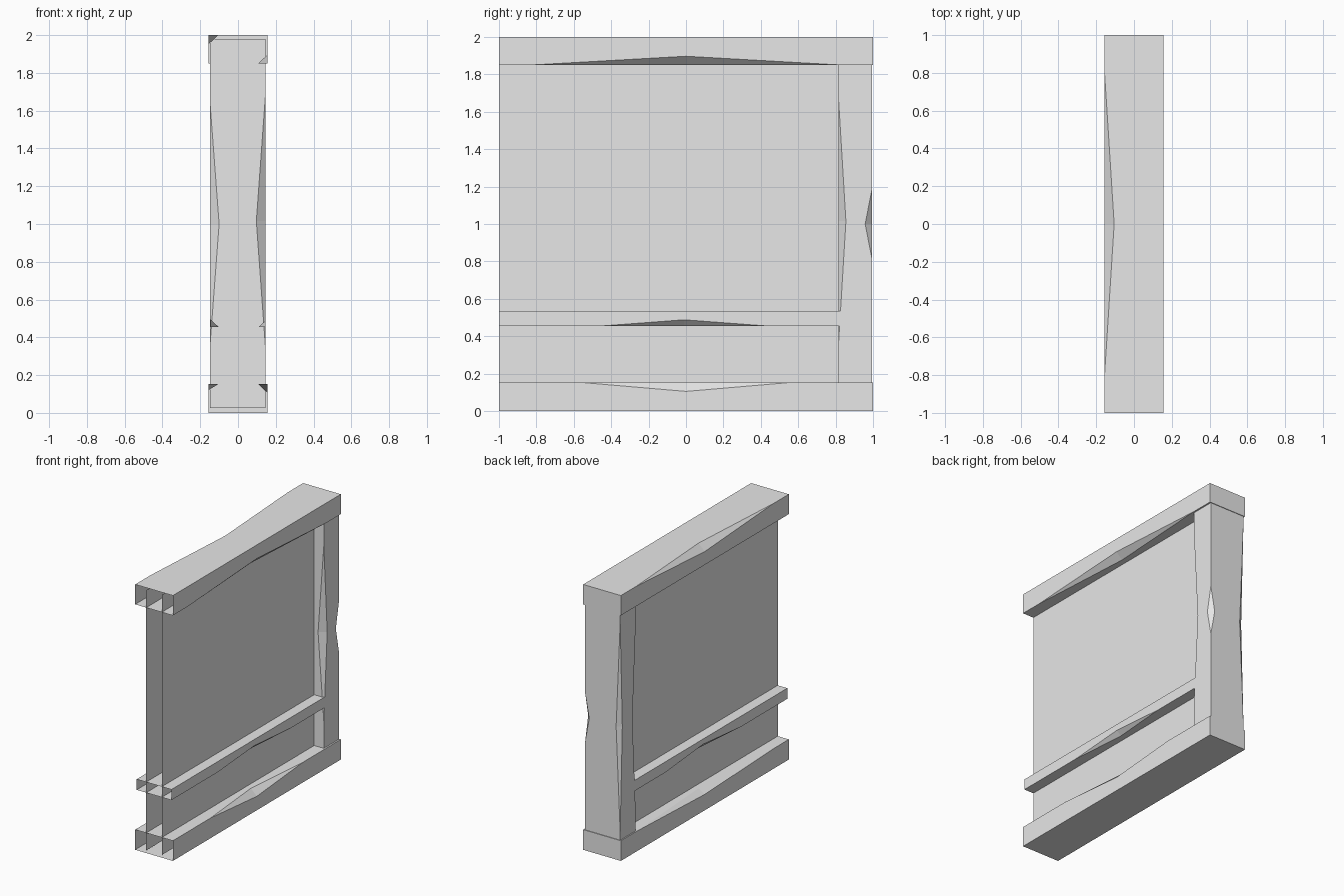
import bpy
import bmesh
from mathutils import Vector

cube = bpy.data.objects.get("Cube")
if cube:
    bpy.data.objects.remove(cube)

grey = bpy.data.materials.new("plain_grey")
grey.use_nodes = True
grey.diffuse_color = (0.8, 0.8, 0.8, 1)
grey.node_tree.nodes["Principled BSDF"].inputs["Base Color"].default_value = (0.8, 0.8, 0.8, 1)

CORNERS = [(-1, -1), (1, -1), (1, 1), (-1, 1)]


def along_y(t, u, v):
    return Vector((u, t, v))


def along_z(t, u, v):
    return Vector((u, v, t))


def finish(name, polygons):
    bm = bmesh.new()
    for points in polygons:
        bm.faces.new([bm.verts.new(p) for p in points])
    bmesh.ops.remove_doubles(bm, verts=bm.verts, dist=0.0001)
    bmesh.ops.recalc_face_normals(bm, faces=bm.faces)
    mesh = bpy.data.meshes.new(name)
    bm.to_mesh(mesh)
    bm.free()
    mesh.materials.append(grey)
    obj = bpy.data.objects.new(name, mesh)
    bpy.context.collection.objects.link(obj)
    return obj


def timber(name, place, length, width, height, notches, caps):
    """Hollow squared timber; notches maps a corner to (start, end, depth_u, depth_v)."""
    t0, t1 = length
    pos = {-1: (width[0], height[0]), 1: (width[1], height[1])}

    def corner(c):
        return pos[c[0]][0], pos[c[1]][1]

    def edge(c, axis):
        # Outline of one long edge, seen on a face that runs across the given axis
        u, v = corner(c)
        line = [place(t0, u, v)]
        if c in notches:
            a, b, du, dv = notches[c]
            shift = (-c[0] * du, 0) if axis == 0 else (0, -c[1] * dv)
            line += [place(a, u, v),
                     place((a + b) / 2, u + shift[0], v + shift[1]),
                     place(b, u, v)]
        return line + [place(t1, u, v)]

    polygons = []
    for i, c in enumerate(CORNERS):
        d = CORNERS[(i + 1) % 4]
        axis = 0 if c[1] == d[1] else 1
        polygons.append(edge(c, axis) + edge(d, axis)[::-1])
    # Hewn facets closing each notch
    for c in notches:
        flat, upright = edge(c, 0), edge(c, 1)
        for end in (1, 3):
            polygons.append([flat[end], flat[2], upright[2]])
    for t in caps:
        polygons.append([place(t, *corner(c)) for c in CORNERS])
    return finish(name, polygons)


# Horizontal beams, open at the front end
timber("top_beam", along_y, (-1, 1), (-0.157, 0.157), (1.85, 2),
       {(-1, 1): (-0.82, 0.82, 0.052, 0.05), (1, -1): (-0.83, 0.83, 0.05, 0.047)}, [1])
timber("bottom_beam", along_y, (-1, 1), (-0.157, 0.157), (0, 0.152),
       {(-1, 1): (-0.82, 0.82, 0.052, 0.032), (1, 1): (-0.55, 0.55, 0.05, 0.047)}, [1])
timber("middle_rail", along_y, (-1, 0.83), (-0.145, 0.145), (0.455, 0.535),
       {(-1, -1): (-0.45, 0.45, 0.042, 0.04), (1, -1): (-0.45, 0.43, 0.035, 0.033)}, [0.83])

# Upright post at the back end
timber("back_post", along_z, (0.025, 1.98), (-0.148, 0.145), (0.815, 0.995),
       {(-1, -1): (0.36, 1.64, 0.048, 0.035), (1, -1): (0.35, 1.68, 0.048, 0.04),
        (1, 1): (0.81, 1.19, 0.035, 0.037), (-1, 1): (0.2, 1.8, 0.034, 0.025)},
       [0.025, 1.98])

# Two thin wall sheets between the timbers
finish("wall_panel", [
    [(x, -1, 0.02), (x, 0.83, 0.02), (x, 0.83, 1.98), (x, -1, 1.98)] for x in (-0.065, 0.065)])
wall = bpy.data.objects["wall_panel"]
# Both sheets face outward
for face in wall.data.polygons:
    if face.normal.x * face.center.x < 0:
        face.flip()
wall.data.update()
